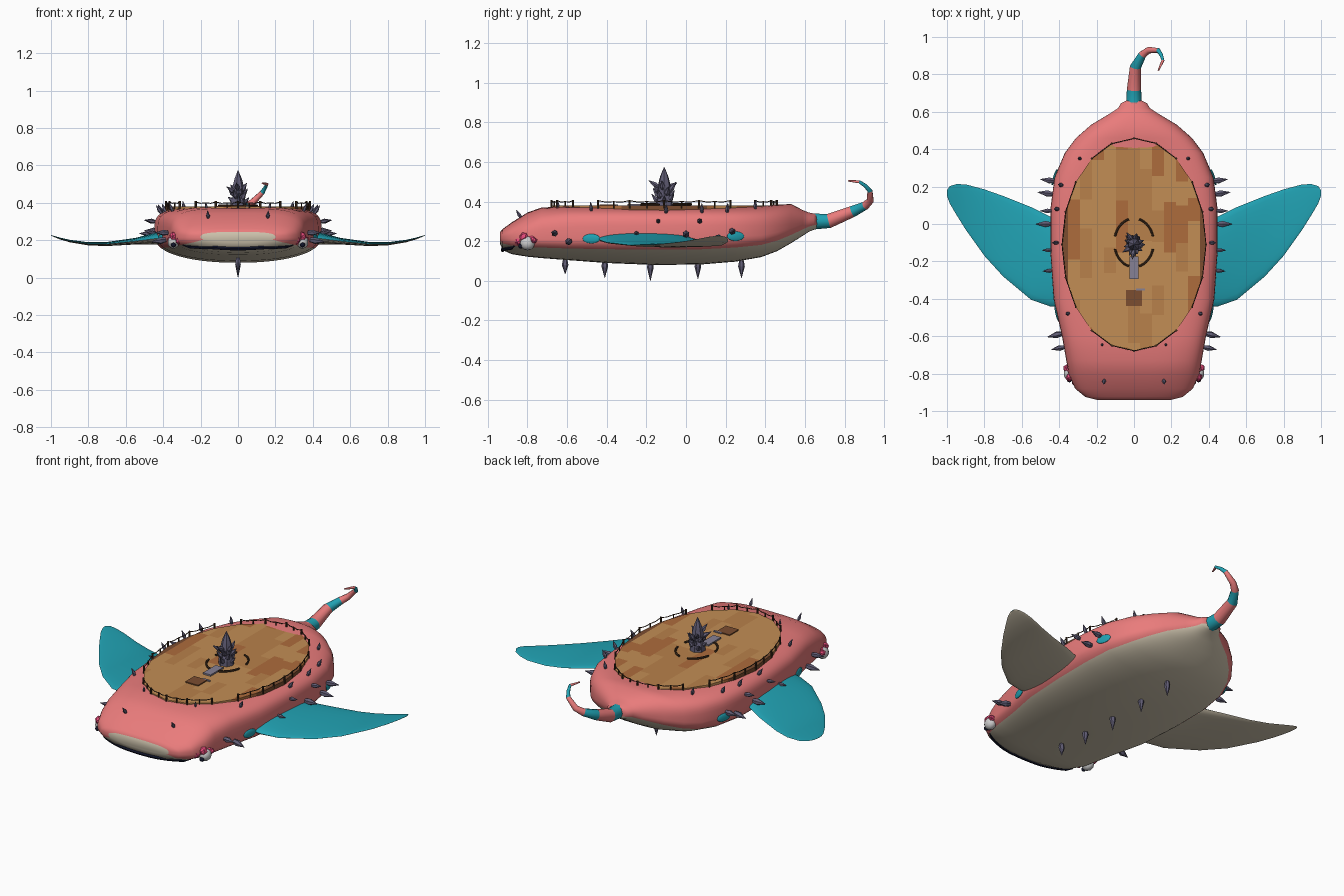
import bpy, bmesh, math, random
from mathutils import Vector, Quaternion
from mathutils.bvhtree import BVHTree

if "Cube" in bpy.data.objects:
    bpy.data.objects.remove(bpy.data.objects["Cube"])
random.seed(4)

def mat(name, r, g, b):
    m = bpy.data.materials.new(name)
    m.diffuse_color = (r, g, b, 1)
    m.use_nodes = True
    m.node_tree.nodes["Principled BSDF"].inputs["Base Color"].default_value = m.diffuse_color
    return m
PINK = mat("coral", .82, .2, .2)
TEAL = mat("teal", .015, .36, .45)
BELLY = mat("cream", .62, .55, .42)
WOOD = [mat("wood_light", .54, .27, .09), mat("wood_mid", .42, .15, .045),
        mat("wood_tan", .48, .22, .07), mat("wood_dark", .2, .075, .03)]
ROCK = mat("slate", .12, .11, .18)
DARK = mat("dark_brown", .05, .025, .012)
NAVY = mat("navy", .006, .008, .025)
WHITE = mat("white", .85, .85, .83)
HOT = mat("hot_pink", .8, .07, .2)

def make(name, verts, faces, mats, ids=None, smooth=True, angle=40):
    me = bpy.data.meshes.new(name)
    me.from_pydata([tuple(v) for v in verts], [], faces)
    for m in mats:
        me.materials.append(m)
    if ids:
        me.polygons.foreach_set("material_index", ids)
    bm = bmesh.new()
    bm.from_mesh(me)
    bmesh.ops.recalc_face_normals(bm, faces=bm.faces)
    bm.to_mesh(me)
    bm.free()
    ob = bpy.data.objects.new(name, me)
    bpy.context.collection.objects.link(ob)
    if smooth:
        bpy.ops.object.select_all(action='DESELECT')
        bpy.context.view_layer.objects.active = ob
        ob.select_set(True)
        bpy.ops.object.shade_smooth_by_angle(angle=math.radians(angle))
    return ob

def loft(V, F, rings):
    """Joins equal closed rings and caps both ends; returns faces per span."""
    n, b = len(rings[0]), len(V)
    for r in rings:
        V.extend(r)
    for i in range(len(rings) - 1):
        for k in range(n):
            a, c = b + i * n, b + (i + 1) * n
            F.append((a + k, a + (k + 1) % n, c + (k + 1) % n, c + k))
    F.append(tuple(b + k for k in range(n)))
    F.append(tuple(b + (len(rings) - 1) * n + k for k in range(n)))

def tube(V, F, pts, radii, n=6):
    pts = [Vector(p) for p in pts]
    q, prev, rings = Quaternion(), Vector((0, 0, 1)), []
    for i, p in enumerate(pts):
        t = (pts[min(i + 1, len(pts) - 1)] - pts[max(i - 1, 0)]).normalized()
        q = prev.rotation_difference(t) @ q
        prev = t
        rings.append([p + q @ Vector((radii[i] * math.cos(2 * math.pi * k / n),
                                      radii[i] * math.sin(2 * math.pi * k / n), 0)) for k in range(n)])
    loft(V, F, rings)

def spike(V, F, p, d, length, r):
    p, d = Vector(p), Vector(d).normalized()
    tube(V, F, [p - d * .01, p + d * length * .35, p + d * length], [r * .55, r, .001])

def ball(name, loc, scale, m, sub=2, rot=(0, 0, 0), smooth=True):
    bpy.ops.mesh.primitive_ico_sphere_add(subdivisions=sub, radius=1, location=loc, rotation=rot)
    ob = bpy.context.object
    ob.name, ob.scale = name, scale
    ob.data.materials.append(m)
    if smooth:
        bpy.ops.object.shade_smooth()
    return ob

def box(name, loc, size, m):
    bpy.ops.mesh.primitive_cube_add(size=1, location=loc)
    ob = bpy.context.object
    ob.name, ob.scale = name, size
    ob.data.materials.append(m)

# body: superellipse sections (y, half width, top, widest z, bottom, upper squareness)
SECT = [(-.94, .2, .245, .215, .19, 3), (-.925, .26, .262, .215, .155, 3), (-.88, .315, .295, .212, .135, 3),
        (-.8, .35, .345, .21, .122, 3.2), (-.73, .362, .37, .21, .115, 3.8), (-.6, .385, .376, .21, .105, 4.5),
        (-.4, .43, .376, .215, .09, 4.8), (-.15, .447, .376, .22, .08, 4.8), (.08, .447, .376, .22, .083, 4.8),
        (.25, .425, .376, .225, .097, 4.5), (.38, .37, .378, .23, .12, 4), (.46, .31, .384, .245, .15, 3.2),
        (.53, .23, .388, .265, .19, 2.6), (.59, .13, .357, .285, .228, 2.2), (.62, .085, .345, .295, .248, 2),
        (.645, .07, .34, .298, .258, 2), (.66, .04, .335, .3, .265, 2)]
N = 60
rings, V, F = [], [], []
for y, w, top, mid, bot, n in SECT:
    ring = []
    for k in range(N):
        c, s = math.cos(2 * math.pi * k / N), math.sin(2 * math.pi * k / N)
        e = 2 / (n if s >= 0 else 2.2)
        h = top - mid if s >= 0 else bot - mid
        ring.append(Vector((math.copysign(abs(c) ** e, c) * w, y, mid + h * abs(s) ** e)))
    rings.append(ring)
loft(V, F, rings)
ids = [1 if math.sin(2 * math.pi * (k + .5) / N) < -.407 else 0 for _ in SECT[1:] for k in range(N)] + [1, 0]
make("body", V, F, [PINK, BELLY], ids, angle=50)
surf = BVHTree.FromPolygons(V, F)

# mouth line hugging the front of the belly
V, F = [], []
pts = []
for i in range(-8, 9):
    t = i / 8
    pts.append(surf.find_nearest(Vector((.3 * t, -.95 + .08 * t * t, .135 + .03 * t * t)))[0])
tube(V, F, pts, [.004] + [.01] * 15 + [.004])
make("mouth", V, F, [NAVY])

# fins: stations (x, leading y, trailing y, z, thickness)
FIN = [(.36, -.44, .02, .215, .085), (.45, -.44, .04, .208, .06), (.55, -.405, .09, .195, .035),
       (.7, -.28, .15, .18, .022), (.8, -.17, .185, .181, .017), (.9, -.03, .212, .196, .013),
       (.95, .05, .213, .209, .01), (.985, .11, .203, .221, .006), (1, .15, .18, .227, .002)]
for side, sx in (("left", -1), ("right", 1)):
    V, F, n = [], [], 24
    loft(V, F, [[Vector((sx * x, (a + b) / 2 + (b - a) / 2 * math.cos(2 * math.pi * k / n),
                         z + t / 2 * math.sin(2 * math.pi * k / n))) for k in range(n)] for x, a, b, z, t in FIN])
    ids = [0 if k < n // 2 else 1 for _ in FIN[1:] for k in range(n)] + [0, 0]
    make(side + "_fin", V, F, [TEAL, BELLY], ids, angle=60)

# banded tail
TAIL = [(0, .62, .3, .043), (0, .65, .3, .042), (0, .72, .302, .038), (.008, .84, .35, .03), (.045, .905, .38, .022),
        (.08, .93, .405, .018), (.13, .928, .455, .013), (.145, .905, .48, .01), (.155, .875, .5, .008), (.13, .82, .505, .004)]
V, F = [], []
tube(V, F, [p[:3] for p in TAIL], [p[3] for p in TAIL], 10)
band = [0, 1, 0, 1, 0, 0, 1, 1, 0]
make("tail", V, F, [PINK, TEAL], [b for b in band for _ in range(10)] + [0, 0])

# plank deck cut from an oval
CY, DZ = -.11, .38
oval = [Vector((.385 * math.cos(math.pi * k / 10), CY + .568 * math.sin(math.pi * k / 10), DZ)) for k in range(20)]
bm = bmesh.new()
bm.faces.new([bm.verts.new(p) for p in oval])

def cut(faces, co, no):
    geom = list({g for f in faces for g in [f, *f.edges, *f.verts]})
    bmesh.ops.bisect_plane(bm, geom=geom, plane_co=co, plane_no=no)
W = .064
for i in range(-6, 6):
    cut(bm.faces[:], (W * (i + .5), 0, 0), (1, 0, 0))
for i in range(-6, 7):
    y = -.72 + random.uniform(0, .2)
    while y < .5:
        cut([f for f in bm.faces if abs(f.calc_center_bounds().x - W * i) < W * .5], (0, y, 0), (0, 1, 0))
        y += random.uniform(.12, .3)
for f in bm.faces:
    f.material_index = 3 if abs(f.calc_center_bounds().x) > W * 5.4 else random.choice((0, 0, 1, 2))
me = bpy.data.meshes.new("deck")
bm.to_mesh(me)
bm.free()
for m in WOOD:
    me.materials.append(m)
deck = bpy.data.objects.new("deck", me)
bpy.context.collection.objects.link(deck)
sol = deck.modifiers.new("thickness", 'SOLIDIFY')
sol.thickness, sol.offset = .03, -1

# rope railing with open corners
V, F = [], []
up = Vector((0, 0, .025))
for k, p in enumerate(oval):
    q = oval[(k + 1) % 20]
    tube(V, F, [p - up * .6, p + up * 1.15], [.006, .006])
    if k % 5 != 2:
        m = (p + q) / 2
        tube(V, F, [m - up * .6, m + up * .9], [.004, .004], 5)
        tube(V, F, [p + up, (p + m) / 2 + up * .7, m + up * .8, (m + q) / 2 + up * .7, q + up], [.0025] * 5, 5)
make("railing", V, F, [DARK])

# ring benches, ramp and hatch on the deck
V, F = [], []
for a in (15, 105, 195, 285):
    arc = [math.radians(a + 60 * i / 8) for i in range(9)]
    tube(V, F, [(.105 * math.cos(t), -.1 + .13 * math.sin(t), .386) for t in arc], [.006] * 9)
make("ring_benches", V, F, [DARK])
STONE = mat("stone", .24, .22, .3)
box("ramp", (0, -.235, .383), (.05, .12, .012), STONE)
box("ramp_step", (.035, -.35, .382), (.05, .012, .008), STONE)
box("hatch", (0, -.395, .382), (.085, .085, .008), WOOD[3])

# rock idol in the middle
V, F = [], []
tube(V, F, [(0, -.11, z) for z in (.375, .41, .44, .475, .51, .53, .575)], [.045, .042, .03, .034, .026, .02, .001], 7)
for i in range(16):
    a = i * 2.4
    d = Vector((math.cos(a), math.sin(a), random.uniform(.5, 1.6)))
    spike(V, F, (.02 * math.cos(a), -.11 + .03 * math.sin(a), .385 + .006 * i), d, random.uniform(.035, .06), .014)
make("rock_idol", V, F, [ROCK], smooth=False)

# skin spikes: rough position and length, snapped to the skin and mirrored
SPIKES = [(.43, .23, .25, .075), (.44, .16, .22, .08), (.45, .07, .3, .06), (.45, 0, .235, .08), (.45, -.14, .3, .05),
          (.45, -.25, .24, .05), (.45, -.3, .21, .08), (.4, -.59, .2, .08), (.38, -.66, .24, .07), (.29, .35, .38, .045),
          (.4, .21, .38, .05), (.42, .08, .375, .05), (.43, -.1, .375, .05), (.36, -.48, .38, .045),
          (.17, -.645, .38, .03), (.16, -.84, .33, .045)]
V, F = [], []
for sx in (-1, 1):
    for x, y, z, l in SPIKES:
        p, nrm, *_ = surf.find_nearest(Vector((sx * x, y, z)))
        if nrm.dot(p - Vector((0, y, .22))) < 0:
            nrm = -nrm
        spike(V, F, p, nrm, l, l * .23)
make("skin_spikes", V, F, [ROCK], smooth=False)
V, F = [], []
for y, tip in ((-.61, .035), (-.41, .015), (-.18, 0), (.06, .01), (.28, .015)):
    spike(V, F, (0, y, .105), (0, 0, -1), .105 - tip, .017)
make("belly_spikes", V, F, [ROCK], smooth=False)

# eyes with knobbly lids, and teal flank spots
for side, sx in (("left", -1), ("right", 1)):
    ball(side + "_eye", (sx * .345, -.8, .19), (.032, .038, .036), WHITE)
    ball(side + "_pupil", (sx * .345, -.835, .175), (.014, .012, .013), NAVY)
    for i, (x, y, z, r) in enumerate(((.335, -.775, .215, .03), (.345, -.82, .222, .024),
                                      (.315, -.845, .2, .022), (.36, -.77, .205, .02))):
        ball(f"{side}_eyelid_{i}", (sx * x, y, z), (r, r * 1.1, r * .85), HOT, 1, (i, .4, i * .7), False)
    for part, y, z in (("front", -.52, .215), ("back", .29, .225)):
        p, *_ = surf.find_nearest(Vector((sx * .6, y, z)))
        tilt = sx * (-.22 if y < 0 else .3)
        ball(f"{side}_{part}_spot", p, (.008, .045, .024), TEAL, 3, (0, 0, tilt))
